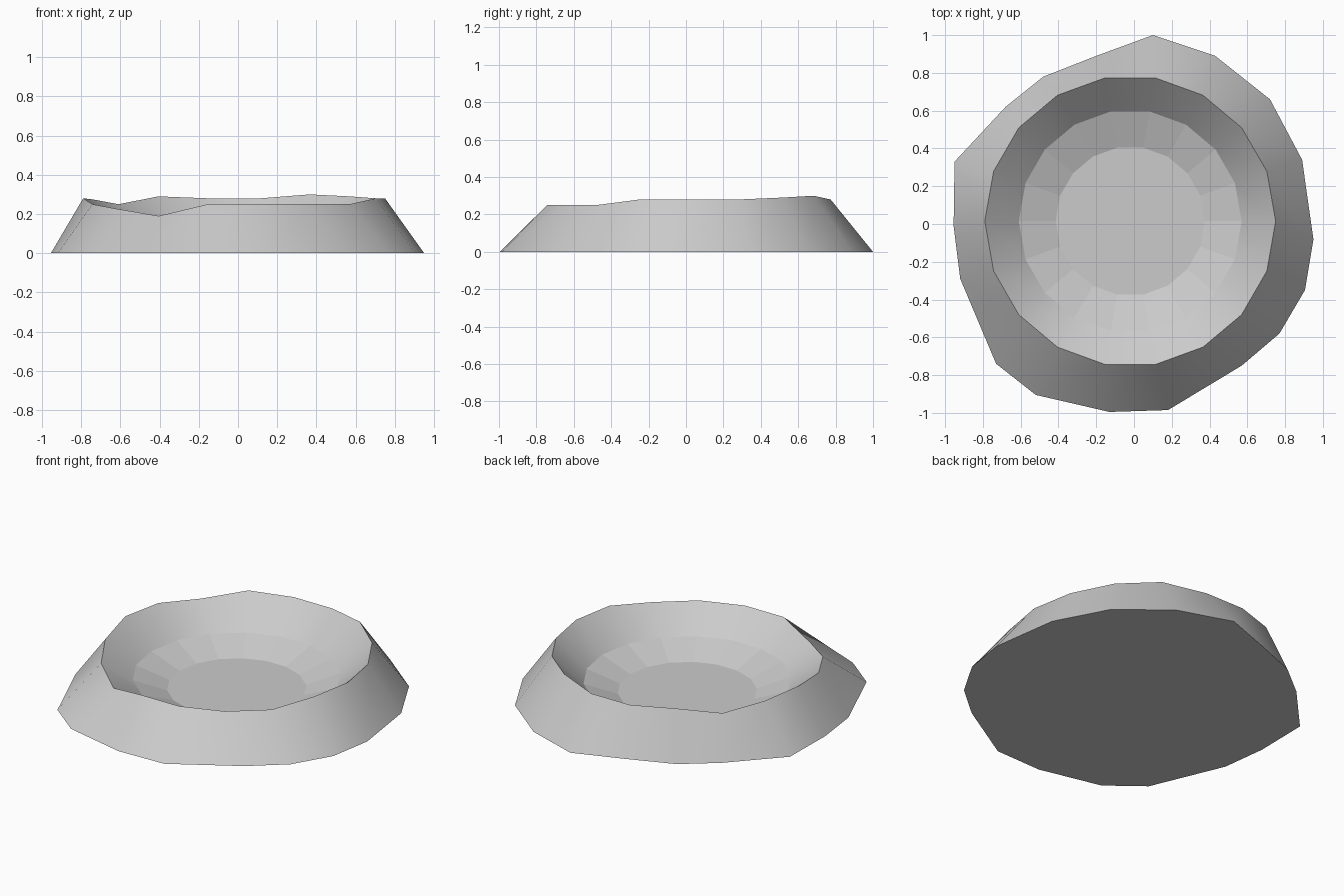
import bpy, bmesh
from math import cos, sin, radians

if "Cube" in bpy.data.objects:
    bpy.data.objects.remove(bpy.data.objects["Cube"])

N = 18
CX, CY = -0.02, 0.015

# Uneven foot outline and rim heights, both counter-clockwise from +x
FOOT = [(.95, -.08), (.89, .34), (.72, .66), (.43, .89), (.10, 1.0), (-.20, .89),
        (-.48, .78), (-.68, .62), (-.95, .33), (-.955, -.01), (-.92, -.29), (-.73, -.74),
        (-.52, -.905), (-.13, -.995), (.18, -.985), (.57, -.75), (.77, -.58), (.905, -.35)]
RIM_Z = [.28, .28, .29, .30, .28, .28, .29, .25, .275, .28, .25, .225,
         .19, .25, .25, .25, .25, .28]

bm = bmesh.new()


def ring(radius, heights):
    return [bm.verts.new((CX + radius * cos(radians(20 * i)),
                          CY + radius * sin(radians(20 * i)), heights[i])) for i in range(N)]


def band(lower, upper, smooth):
    for i in range(N):
        j = (i + 1) % N
        bm.faces.new((lower[i], lower[j], upper[j], upper[i])).smooth = smooth


# Outer slope, inner slope, faceted bowl step and floor
foot = [bm.verts.new((x, y, 0)) for x, y in FOOT]
rim = ring(0.77, RIM_Z)
step = ring(0.59, [0.11] * N)
floor = ring(0.395, [0.04] * N)
band(foot, rim, True)
band(rim, step, True)
band(step, floor, False)
bm.faces.new(floor)
bm.faces.new(foot[::-1])

# Crisp rim, step and foot edges
for loop in (foot, rim, step):
    for i in range(N):
        bm.edges.get((loop[i], loop[(i + 1) % N])).smooth = False

bmesh.ops.recalc_face_normals(bm, faces=bm.faces)
mesh = bpy.data.meshes.new("crater")
bm.to_mesh(mesh)
bm.free()
bpy.context.collection.objects.link(bpy.data.objects.new("crater", mesh))
